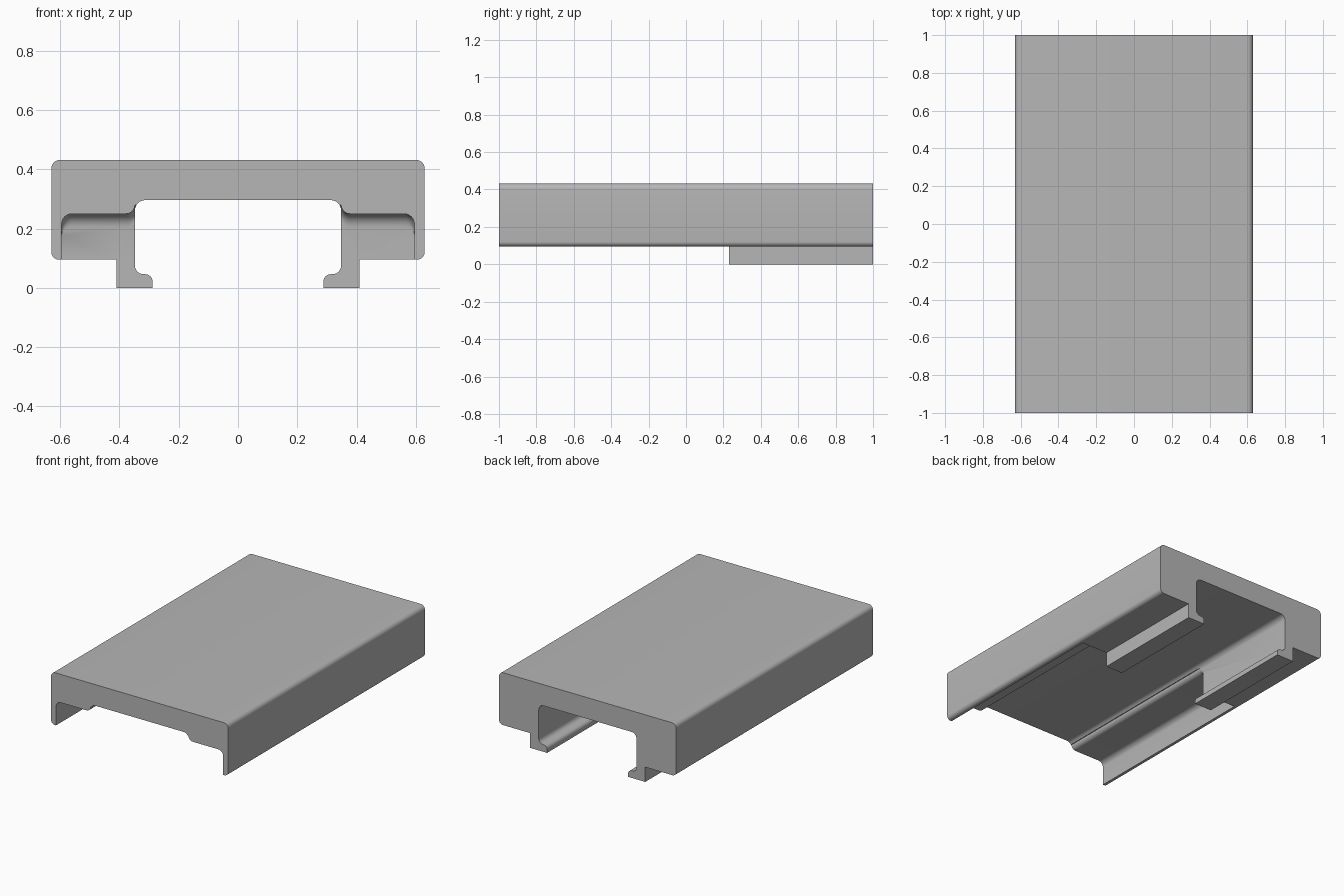
import bpy, bmesh, math
from mathutils import Vector

old = bpy.data.objects.get("Cube")
if old:
    bpy.data.objects.remove(old, do_unlink=True)

grey = bpy.data.materials.new("plain grey")
grey.use_nodes = True
colour = (0.47, 0.47, 0.47, 1)
grey.diffuse_color = colour
grey.node_tree.nodes["Principled BSDF"].inputs["Base Color"].default_value = colour


def rounded(corners, steps=8):
    """Turn (x, z, radius) corners into a profile with tangent arcs."""
    out = []
    for i, (x, z, r) in enumerate(corners):
        p = Vector((x, z))
        if r == 0:
            out.append(p)
            continue
        a = (Vector(corners[i - 1][:2]) - p).normalized()
        b = (Vector(corners[(i + 1) % len(corners)][:2]) - p).normalized()
        # right-angled corners: the arc centre lies on the diagonal
        c = p + (a + b) * r
        for k in range(steps + 1):
            t = k / steps * math.pi / 2
            out.append(c - b * r * math.cos(t) - a * r * math.sin(t))
    return out


def loft(name, sections):
    """Skin a list of (y, profile) sections and cap both ends."""
    bm = bmesh.new()
    rings = [[bm.verts.new((p.x, y, p.y)) for p in prof] for y, prof in sections]
    n = len(rings[0])
    for r0, r1 in zip(rings, rings[1:]):
        for i in range(n):
            j = (i + 1) % n
            bm.faces.new((r0[i], r0[j], r1[j], r1[i]))
    bm.faces.new(rings[0])
    bm.faces.new(rings[-1])
    bmesh.ops.recalc_face_normals(bm, faces=bm.faces)
    mesh = bpy.data.meshes.new(name)
    bm.to_mesh(mesh)
    bm.free()
    mesh.materials.append(grey)
    obj = bpy.data.objects.new(name, mesh)
    bpy.context.collection.objects.link(obj)
    return obj


def flip(points):
    return [Vector((-p.x, p.y)) for p in reversed(points)]


# Full rail section: outer shell, feet with inward lips, central channel
W, TOP, RIM, CH = 0.63, 0.432, 0.095, 0.348
half = rounded([
    (0, TOP, 0), (W, TOP, 0.03), (W, RIM, 0.026), (0.41, RIM, 0),
    (0.41, 0, 0), (0.288, 0, 0), (0.288, 0.046, 0.025),
    (CH, 0.046, 0.03), (CH, 0.296, 0.035), (0, 0.296, 0)])
section = half + flip(half[1:-1])
body = loft("slide_cover", [(-1, section), (1, section)])

# Front pockets: hollow both sides and remove the feet, with a filleted end
END, R = 0.23, 0.045
pocket = rounded([
    (0.2, -0.1, 0), (0.595, -0.1, 0), (0.595, 0.25, 0.035),
    (CH, 0.25, 0.03), (CH, 0.28, 0), (0.2, 0.28, 0)])


def lowered(points, drop):
    return [Vector((p.x, p.y - drop if p.y > 0 else p.y)) for p in points]


stations = [(-1.1, pocket)]
for k in range(9):
    t = k / 8 * math.pi / 2
    stations.append((END - R + R * math.sin(t), lowered(pocket, R * (1 - math.cos(t)))))

bpy.context.view_layer.objects.active = body
for side in ("left", "right"):
    secs = stations if side == "left" else [(y, flip(p)) for y, p in stations]
    cutter = loft(side + "_pocket_cutter", secs)
    cutter.hide_render = True
    mod = body.modifiers.new(side + "_pocket", 'BOOLEAN')
    mod.operation = 'DIFFERENCE'
    mod.solver = 'EXACT'
    mod.object = cutter
    bpy.ops.object.modifier_apply(modifier=mod.name)
    bpy.data.objects.remove(cutter, do_unlink=True)

# Smooth the fillets, keep the hard edges
bpy.ops.object.select_all(action='DESELECT')
body.select_set(True)
bpy.ops.object.shade_smooth_by_angle(angle=math.radians(30))
